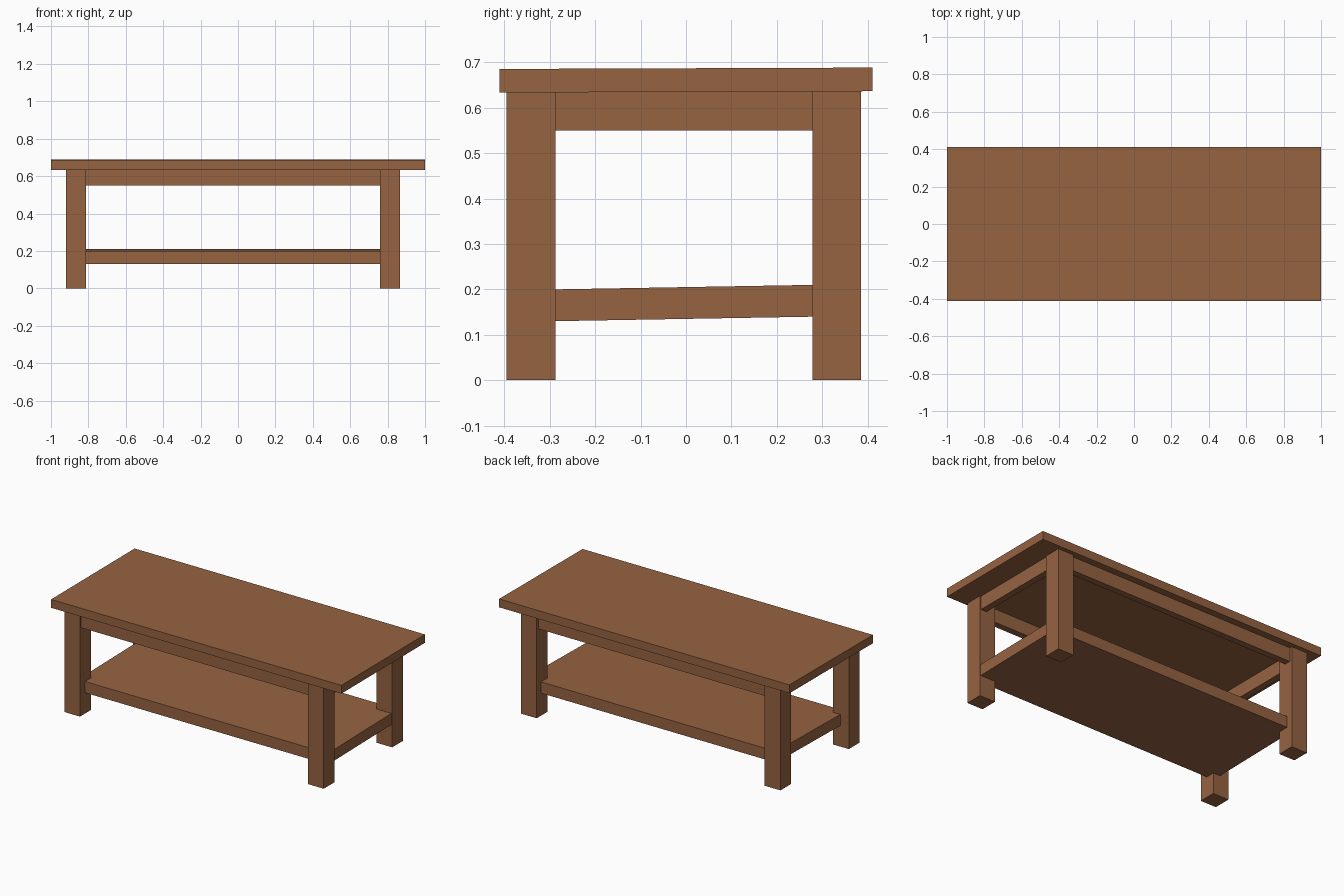
import bpy
import bmesh

if "Cube" in bpy.data.objects:
    bpy.data.objects.remove(bpy.data.objects["Cube"])

wood = bpy.data.materials.new("brown wood")
wood.diffuse_color = (0.305, 0.125, 0.053, 1.0)
wood.use_nodes = True
wood.node_tree.nodes["Principled BSDF"].inputs["Base Color"].default_value = wood.diffuse_color


def box(name, x, y, z, rise=0.0):
    """Box from (min, max) ranges; rise lifts the back edge relative to the front."""
    bm = bmesh.new()
    bmesh.ops.create_cube(bm, size=1.0)
    for v in bm.verts:
        tilt = rise * v.co.y
        v.co = [lo + (hi - lo) * (c + 0.5) for c, (lo, hi) in zip(v.co, (x, y, z))]
        v.co.z += tilt
    mesh = bpy.data.meshes.new(name)
    bm.to_mesh(mesh)
    bm.free()
    mesh.materials.append(wood)
    obj = bpy.data.objects.new(name, mesh)
    bpy.context.collection.objects.link(obj)
    return obj


# Table top, very slightly higher at the back
box("table_top", (-1.0, 1.0), (-0.411, 0.411), (0.635, 0.687), rise=0.003)

# Four square legs, set a little to the left
leg_x = {"left": (-0.920, -0.812), "right": (0.759, 0.867)}
leg_y = {"front": (-0.395, -0.288), "back": (0.279, 0.385)}
for side, x in leg_x.items():
    for end, y in leg_y.items():
        box(f"{end}_{side}_leg", x, y, (0.0, 0.638))

# Aprons under the top, running between the legs
apron_z = (0.55, 0.637)
long_x = (-0.83, 0.78)
short_y = (-0.30, 0.29)
box("front_apron", long_x, (-0.385, -0.345), apron_z)
box("back_apron", long_x, (0.328, 0.368), apron_z)
box("left_apron", (-0.895, -0.855), short_y, apron_z)
box("right_apron", (0.82, 0.86), short_y, apron_z)

# Lower shelf, tilted up slightly toward the back
box("lower_shelf", (-0.861, 0.861), (-0.344, 0.344), (0.135, 0.205), rise=0.012)
